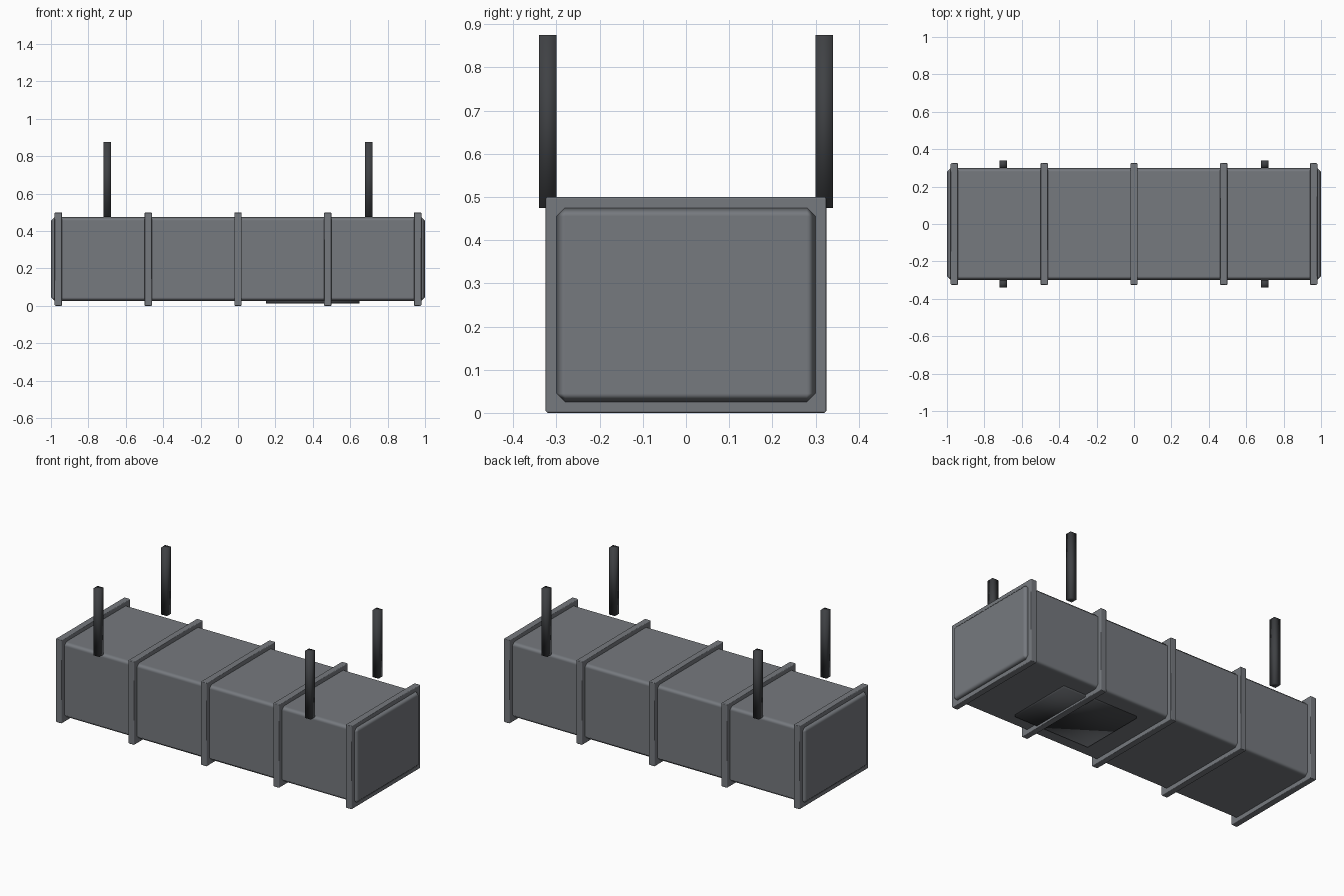
import bpy

if "Cube" in bpy.data.objects:
    bpy.data.objects.remove(bpy.data.objects["Cube"])


def material(name, color):
    m = bpy.data.materials.new(name)
    m.diffuse_color = color
    m.use_nodes = True
    m.node_tree.nodes["Principled BSDF"].inputs["Base Color"].default_value = m.diffuse_color
    return m


METAL = material("duct_metal", (0.18, 0.192, 0.21, 1))
DARK = material("dark_metal", (0.05, 0.053, 0.058, 1))


def box(name, lo, hi, mat, bevel=0.0):
    """Smooth box between two corners; chamfered boxes keep flat-looking faces."""
    bpy.ops.mesh.primitive_cube_add(size=1, location=[(a + b) / 2 for a, b in zip(lo, hi)])
    ob = bpy.context.object
    ob.name = name
    ob.scale = [b - a for a, b in zip(lo, hi)]
    bpy.ops.object.transform_apply(location=False, rotation=False, scale=True)
    bpy.ops.object.shade_smooth()
    if bevel:
        mod = ob.modifiers.new("Bevel", 'BEVEL')
        mod.width = bevel
        mod.segments = 1
        mod.harden_normals = True
        bpy.ops.object.modifier_apply(modifier=mod.name)
    ob.data.materials.append(mat)
    return ob


# Main duct body with chamfered edges
box("duct_body", (-1, -0.3, 0.025), (1, 0.3, 0.475), METAL, 0.02)

# Joint flanges along the duct
for i in range(5):
    x = -0.96 + 0.48 * i
    box(f"flange_{i + 1}", (x - 0.02, -0.325, 0), (x + 0.02, 0.325, 0.5), METAL, 0.004)

# Hanger straps at both sides
for x in (-0.7, 0.7):
    for y in (-0.32, 0.32):
        name = f"hanger_{'left' if x < 0 else 'right'}_{'front' if y < 0 else 'back'}"
        box(name, (x - 0.02, y - 0.02, 0.475), (x + 0.02, y + 0.02, 0.875), DARK)

# Air outlet panel underneath
box("outlet_panel", (0.15, -0.2, 0.012), (0.65, 0.2, 0.035), DARK)
